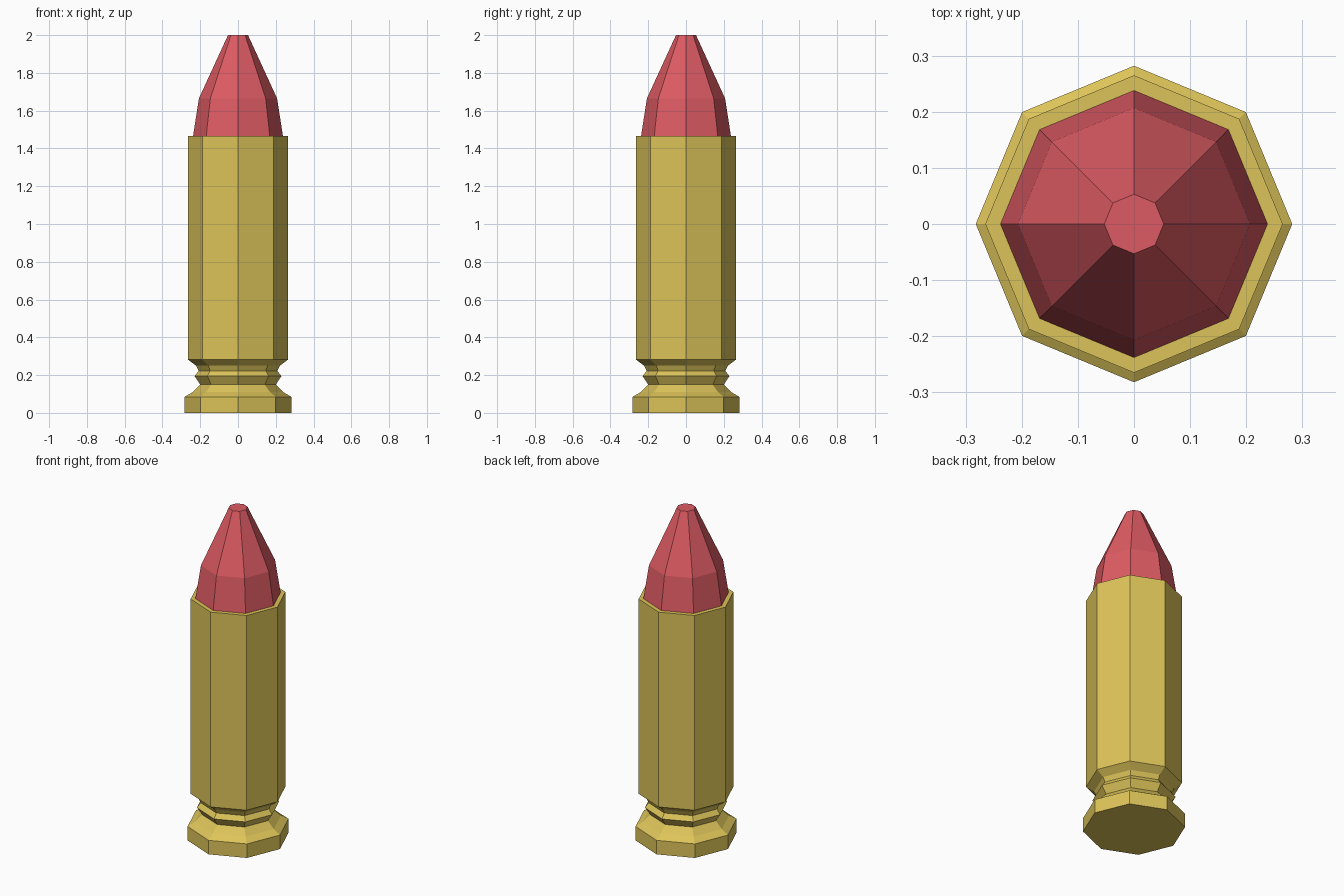
import bpy
import bmesh
from math import cos, sin, pi

SIDES = 8

cube = bpy.data.objects.get("Cube")
if cube:
    bpy.data.objects.remove(cube, do_unlink=True)


def make_material(name, colour):
    mat = bpy.data.materials.new(name)
    mat.use_nodes = True
    mat.diffuse_color = colour
    mat.node_tree.nodes["Principled BSDF"].inputs["Base Color"].default_value = colour
    return mat


def lathe(name, profile, mat):
    """Spin (radius, height) points into a capped, flat-faced solid."""
    bm = bmesh.new()
    angles = [2 * pi * i / SIDES for i in range(SIDES)]
    rings = [[bm.verts.new((r * cos(a), r * sin(a), z)) for a in angles]
             for r, z in profile]
    for low, high in zip(rings, rings[1:]):
        for i in range(SIDES):
            j = (i + 1) % SIDES
            bm.faces.new((low[i], low[j], high[j], high[i]))
    bm.faces.new(rings[0][::-1])
    bm.faces.new(rings[-1])
    mesh = bpy.data.meshes.new(name)
    bm.to_mesh(mesh)
    bm.free()
    mesh.materials.append(mat)
    obj = bpy.data.objects.new(name, mesh)
    bpy.context.collection.objects.link(obj)
    return obj


brass = make_material("brass yellow", (0.72, 0.55, 0.10, 1))
red = make_material("soft red", (0.73, 0.105, 0.125, 1))

# Casing: rim, grooved neck with a ridge, then the straight body
lathe("casing", [(0.282, 0), (0.282, 0.085), (0.24, 0.11), (0.20, 0.15),
                 (0.23, 0.195), (0.208, 0.223), (0.222, 0.25),
                 (0.265, 0.282), (0.265, 1.465)], brass)

# Tip: tapered shoulder and blunt nose, seated in the casing
lathe("tip", [(0.238, 1.465), (0.207, 1.665), (0.053, 2)], red)
